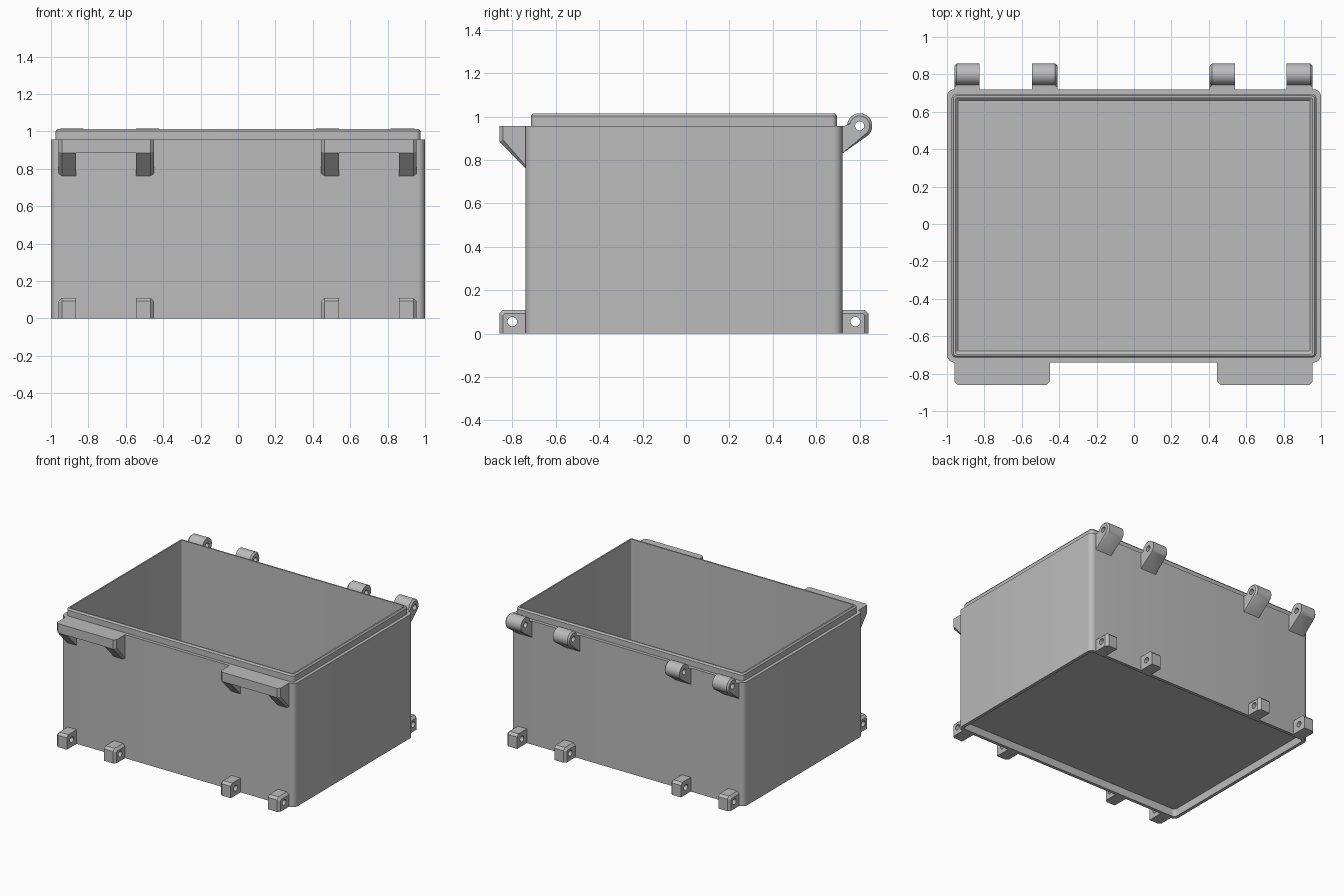
import bpy, bmesh, math
from mathutils import Vector

cube = bpy.data.objects.get("Cube")
if cube:
    bpy.data.objects.remove(cube, do_unlink=True)

grey = bpy.data.materials.new("mid grey")
grey.use_nodes = True
GREY = (0.5, 0.5, 0.5, 1)
grey.diffuse_color = GREY
grey.node_tree.nodes["Principled BSDF"].inputs["Base Color"].default_value = GREY

FRONT, BACK = -0.74, 0.72      # outer wall positions
RIM, TOP = 0.957, 1.014        # shoulder and lip heights


def finish(name, bm):
    bmesh.ops.recalc_face_normals(bm, faces=bm.faces)
    mesh = bpy.data.meshes.new(name)
    bm.to_mesh(mesh)
    bm.free()
    mesh.materials.append(grey)
    obj = bpy.data.objects.new(name, mesh)
    bpy.context.collection.objects.link(obj)
    return obj


def smooth(obj):
    bpy.ops.object.select_all(action='DESELECT')
    obj.select_set(True)
    bpy.context.view_layer.objects.active = obj
    bpy.ops.object.shade_smooth_by_angle(angle=math.radians(30))


def rounded_ring(bm, inset, z, radius, steps=6):
    """Rounded rectangle, inset from the outer wall."""
    hx, hy, cy = 1 - inset, (BACK - FRONT) / 2 - inset, (FRONT + BACK) / 2
    ring = []
    for k, (sx, sy) in enumerate([(1, 1), (-1, 1), (-1, -1), (1, -1)]):
        for i in range(steps + 1):
            a = (k + i / steps) * math.pi / 2
            ring.append(bm.verts.new((sx * (hx - radius) + radius * math.cos(a),
                                      cy + sy * (hy - radius) + radius * math.sin(a), z)))
    return ring


def prism(name, profile, x0, x1, wall, chamfer_sides=(), chamfer=0.018):
    """Extrude an (outward, height) profile along x, chamfering chosen ends."""
    bm = bmesh.new()
    d = -1 if wall < 0 else 1
    caps = [[bm.verts.new((x, wall + d * o, z)) for o, z in profile] for x in (x0, x1)]
    faces = [bm.faces.new(c) for c in caps]
    n = len(profile)
    for i in range(n):
        j = (i + 1) % n
        bm.faces.new((caps[0][i], caps[0][j], caps[1][j], caps[1][i]))
    edges = []
    for side in chamfer_sides:
        for e in faces[side].edges:
            at_wall = all(d * (v.co.y - wall) < 0.001 for v in e.verts)
            at_floor = all(v.co.z < 0.001 for v in e.verts)
            at_rim = all(abs(v.co.z - RIM) < 0.001 for v in e.verts)
            if not (at_wall or at_floor or at_rim):
                edges.append(e)
    if edges:
        bmesh.ops.bevel(bm, geom=edges, offset=chamfer, segments=1, affect='EDGES')
    return finish(name, bm)


def drill(obj, x, y, z, radius):
    """Cut a pin hole along x."""
    bm = bmesh.new()
    bmesh.ops.create_cone(bm, cap_ends=True, segments=24, radius1=radius,
                          radius2=radius, depth=0.4)
    bmesh.ops.rotate(bm, verts=bm.verts, matrix=Vector((0, 0, 1)).rotation_difference(
        Vector((1, 0, 0))).to_matrix())
    bmesh.ops.translate(bm, verts=bm.verts, vec=(x, y, z))
    cutter = finish("pin_hole_cutter", bm)
    cutter.hide_render = True
    mod = obj.modifiers.new("pin hole", 'BOOLEAN')
    mod.operation, mod.object, mod.solver = 'DIFFERENCE', cutter, 'EXACT'
    bpy.context.view_layer.objects.active = obj
    bpy.ops.object.modifier_apply(modifier=mod.name)
    bpy.data.objects.remove(cutter, do_unlink=True)
    smooth(obj)


# Box shell: from the underside recess, round the outside, over the lip to the floor
bm = bmesh.new()
sections = [(0.025, 0.06, 0.025), (0.025, 0, 0.025), (0, 0, 0.04), (0, RIM, 0.04),
            (0.025, RIM, 0.025), (0.025, TOP - 0.012, 0.025), (0.034, TOP, 0.018),
            (0.045, TOP, 0.012), (0.045, 0.095, 0.012), (0.06, 0.08, 0.006)]
rings = [rounded_ring(bm, *s) for s in sections]
for lower, upper in zip(rings, rings[1:]):
    for i in range(len(lower)):
        j = (i + 1) % len(lower)
        bm.faces.new((lower[i], lower[j], upper[j], upper[i]))
bm.faces.new(rings[0])
bm.faces.new(rings[-1])
smooth(finish("box_shell", bm))

IN = -0.012   # parts sink slightly into the wall

# Lower lugs with pin holes, in pairs on the front and back
lug = [(IN, 0), (0.12, 0), (0.12, 0.092), (0.102, 0.11), (IN, 0.11)]
for wall, place in ((FRONT, "front"), (BACK, "back")):
    for x0, x1, side in ((-0.96, -0.865, 0), (-0.545, -0.45, 1),
                         (0.445, 0.54, 0), (0.86, 0.955, 1)):
        part = prism(place + "_lower_lug", lug, x0, x1, wall, (side,))
        drill(part, (x0 + x1) / 2, wall + math.copysign(0.06, wall), 0.055, 0.022)

# Hinge knuckles: round barrel on a sloping arm
R, OUT = 0.058, 0.08
low = math.radians(-50)
barrel = [(OUT + R * math.cos(a), RIM + R * math.sin(a))
          for a in (low + (math.pi - low) * i / 20 for i in range(21))]
knuckle = [(IN, RIM), (IN, 0.82), (0, 0.83)] + barrel
for x0, x1, side in ((-0.96, -0.825, 0), (-0.545, -0.41, 1),
                     (0.405, 0.54, 0), (0.815, 0.955, 1)):
    part = prism("hinge_knuckle", knuckle, x0, x1, BACK, (side,), 0.012)
    drill(part, (x0 + x1) / 2, BACK + OUT, RIM, 0.021)

# Front latch ledges: flat bar carried by a sloping bracket at each end
bracket = [(IN, RIM), (0.12, RIM), (0.12, 0.885), (0, 0.762), (IN, 0.762)]
bar = [(IN, RIM), (0.12, RIM), (0.12, 0.885), (IN, 0.885)]
for x0, x1 in ((-0.96, -0.45), (0.445, 0.955)):
    prism("latch_bracket", bracket, x0, x0 + 0.095, FRONT, (0,))
    prism("latch_bracket", bracket, x1 - 0.095, x1, FRONT, (1,))
    prism("latch_bar", bar, x0 + 0.095, x1 - 0.095, FRONT)
